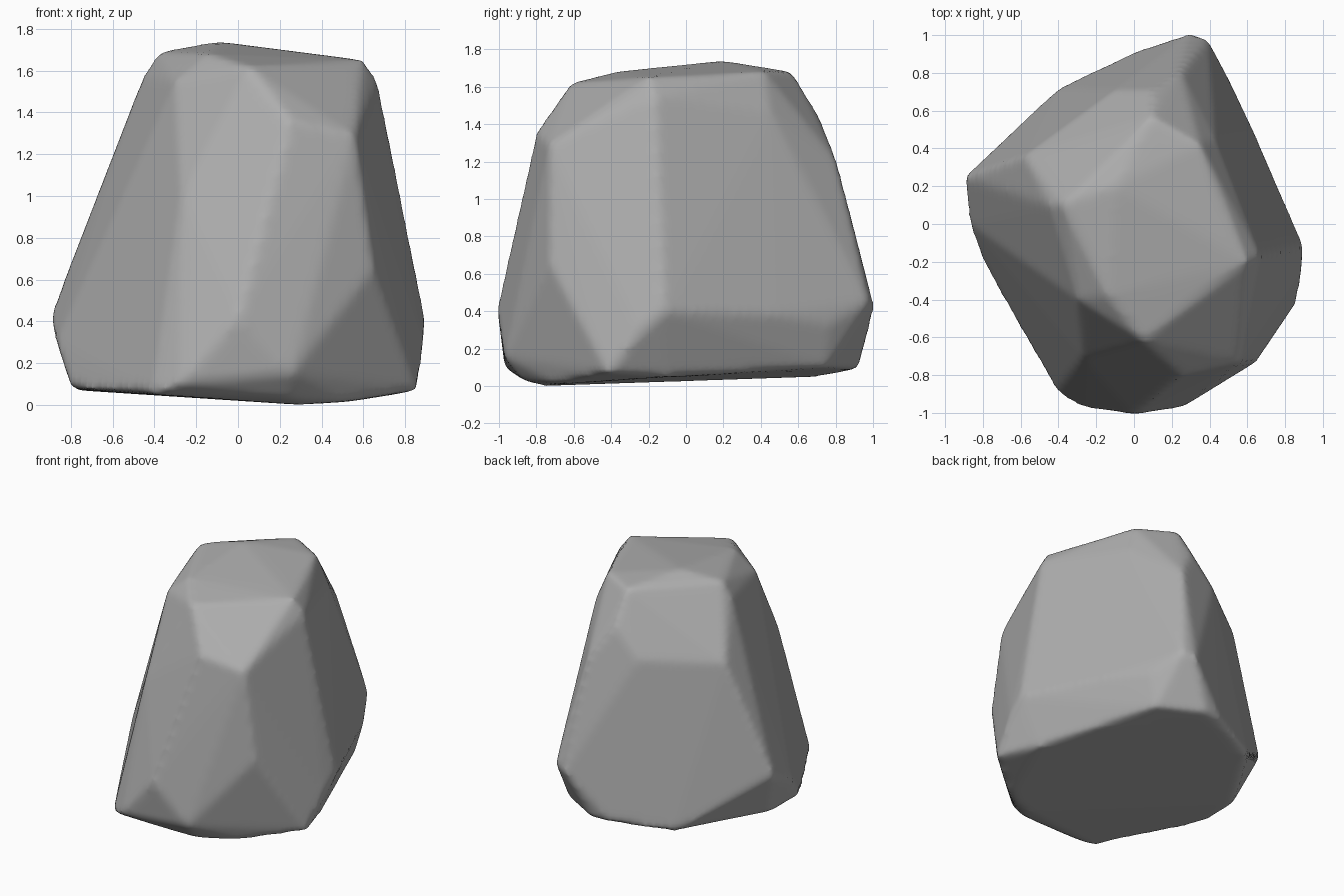
import bpy
import bmesh
from mathutils import Vector

default_cube = bpy.data.objects.get("Cube")
if default_cube:
    bpy.data.objects.remove(default_cube, do_unlink=True)


def make_material(name, colour):
    material = bpy.data.materials.new(name)
    material.use_nodes = True
    material.diffuse_color = colour
    shader = material.node_tree.nodes["Principled BSDF"]
    shader.inputs["Base Color"].default_value = colour
    shader.inputs["Roughness"].default_value = 0.9
    return material


def hull_object(name, corners, material):
    """Wrap a convex skin around the given corner points."""
    shape = bmesh.new()
    for corner in corners:
        shape.verts.new(Vector(corner))
    result = bmesh.ops.convex_hull(shape, input=shape.verts[:])
    loose = set(result["geom_interior"]) | set(result["geom_unused"])
    bmesh.ops.delete(
        shape,
        geom=[item for item in loose if isinstance(item, bmesh.types.BMVert)],
        context="VERTS",
    )
    bmesh.ops.recalc_face_normals(shape, faces=shape.faces[:])
    mesh = bpy.data.meshes.new(name)
    shape.to_mesh(mesh)
    shape.free()
    mesh.materials.append(material)
    thing = bpy.data.objects.new(name, mesh)
    bpy.context.collection.objects.link(thing)
    return thing


# Corners of the flat, slightly tilted underside
underside = [
    (.3, -.75, 0), (.5, -.7, .01), (-.41, -.89, .05), (.25, -.87, .03),
    (-.77, .12, .07), (-.8, -.2, .08), (.75, -.1, .05), (.44, .75, .1),
    (.13, .92, .09), (0, .91, .1), (-.4, .72, .05),
]
# Widest belt, just above the ground
belt = [
    (.86, -.42, .07), (.9, -.12, .4), (.39, .98, .45), (.3, 1.01, .42),
    (-.9, .25, .42), (-.87, 0, .3), (-.28, -.97, .1), (0, -1.01, .42),
    (.26, -.97, .15), (.65, -.73, .65), (.89, -.25, .3),
    (.64, .48, .38), (.5, .77, .33),
]
# Shoulder corners where the sides break toward the crown
shoulder = [
    (.25, -.8, 1.36), (.56, -.73, 1.29), (.67, -.17, 1.55), (.43, .45, 1.47),
    (.09, .71, 1.45), (-.1, .71, 1.25), (-.58, .36, 1.22), (-.3, -.4, 1.55),
    (.25, .81, 1.2), (-.27, -.71, 1),
]
# Crown
crown = [
    (.05, -.62, 1.62), (.6, -.2, 1.65), (.35, .42, 1.68), (-.14, -.38, 1.68),
    (.09, .57, 1.68), (-.38, .11, 1.69), (-.1, .2, 1.74), (-.45, .1, 1.58),
]

stone_grey = make_material("stone_grey", (.42, .42, .42, 1))
boulder = hull_object("boulder", underside + belt + shoulder + crown, stone_grey)

# Even out the surface, then wear down the edges
remesh = boulder.modifiers.new("even_surface", "REMESH")
remesh.mode = "VOXEL"
remesh.voxel_size = .025
remesh.use_smooth_shade = True
wear = boulder.modifiers.new("worn_edges", "SMOOTH")
wear.factor = .5
wear.iterations = 7

bpy.context.view_layer.objects.active = boulder
boulder.select_set(True)
bpy.ops.object.shade_smooth()
